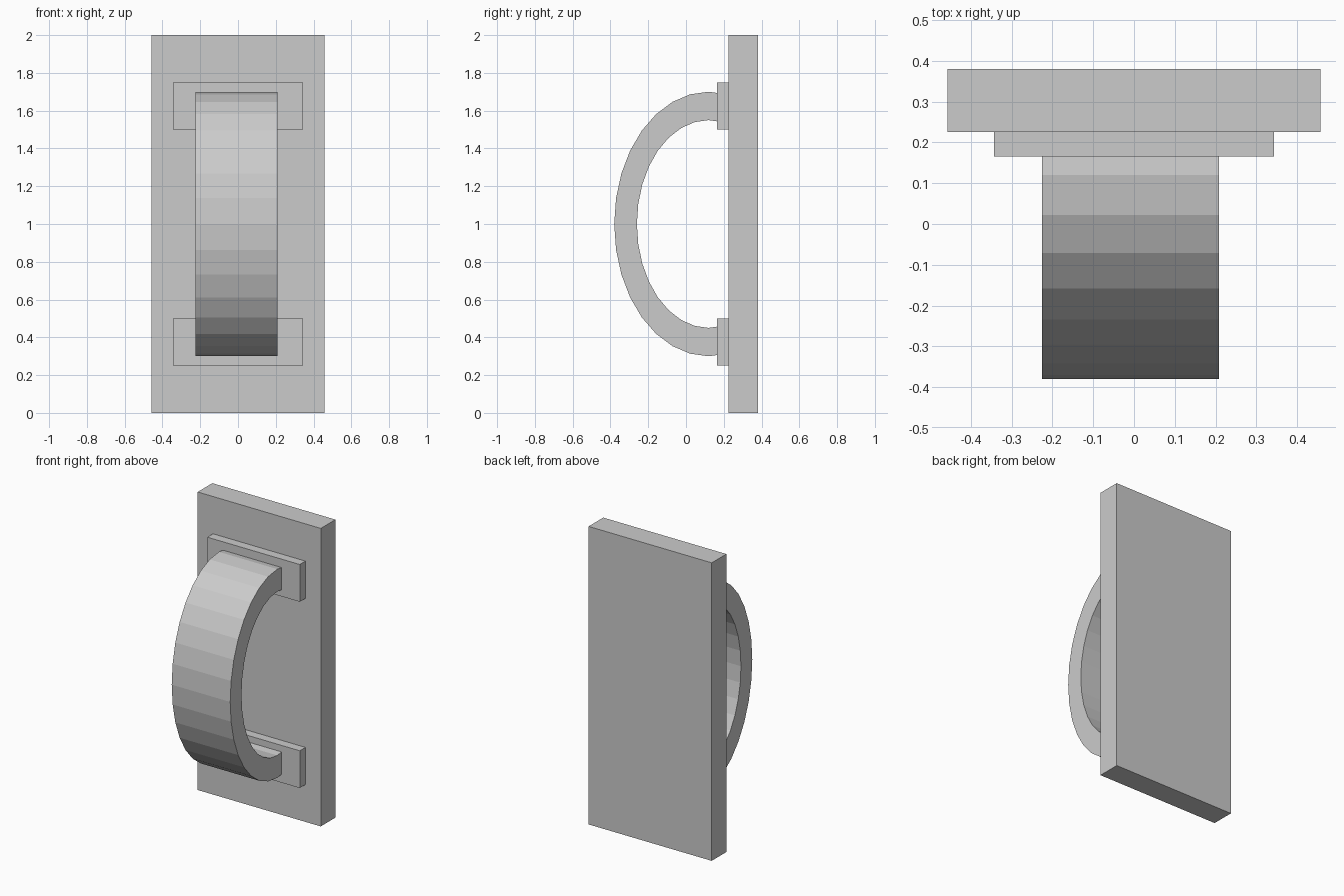
import bpy, bmesh, math

if "Cube" in bpy.data.objects:
    bpy.data.objects.remove(bpy.data.objects["Cube"])

HALF_X = 0.457


def make_object(name, bm):
    bmesh.ops.recalc_face_normals(bm, faces=bm.faces)
    mesh = bpy.data.meshes.new(name)
    bm.to_mesh(mesh)
    bm.free()
    ob = bpy.data.objects.new(name, mesh)
    bpy.context.collection.objects.link(ob)
    return ob


def box(name, lo, hi):
    bm = bmesh.new()
    bmesh.ops.create_cube(bm, size=1)
    for v in bm.verts:
        v.co = [(a + b) / 2 + c * (b - a) for a, b, c in zip(lo, hi, v.co)]
    return make_object(name, bm)


def arched_band(name, x0, x1, cy, cz, outer, inner, segments):
    """Flat-faceted half-elliptical band, its ends seated inside the pads."""
    bm = bmesh.new()
    step = 2 * math.pi / segments
    rings = []
    for i in range(-1, segments // 2 + 2):
        a = i * step
        s, c = math.sin(a), math.cos(a)
        rings.append([bm.verts.new((x, cy - ry * s, cz + rz * c))
                      for x, (ry, rz) in ((x0, outer), (x1, outer),
                                          (x1, inner), (x0, inner))])
    for p, q in zip(rings, rings[1:]):
        for k in range(4):
            n = (k + 1) % 4
            bm.faces.new((p[k], p[n], q[n], q[k]))
    bm.faces.new(rings[0])
    bm.faces.new(rings[-1])
    return make_object(name, bm)


# Back plate
box("back_plate", (-HALF_X, 0.225, 0), (HALF_X, 0.38, 2))

# Mounting pads
for label, z in (("lower", 0.25), ("upper", 1.5)):
    box(label + "_mounting_pad", (-0.343, 0.165, z), (0.343, 0.225, z + 0.25))

# Curved grip
arched_band("handle", -0.226, 0.208, 0.12, 1.0,
            (0.50, 0.70), (0.38, 0.55), 32)
